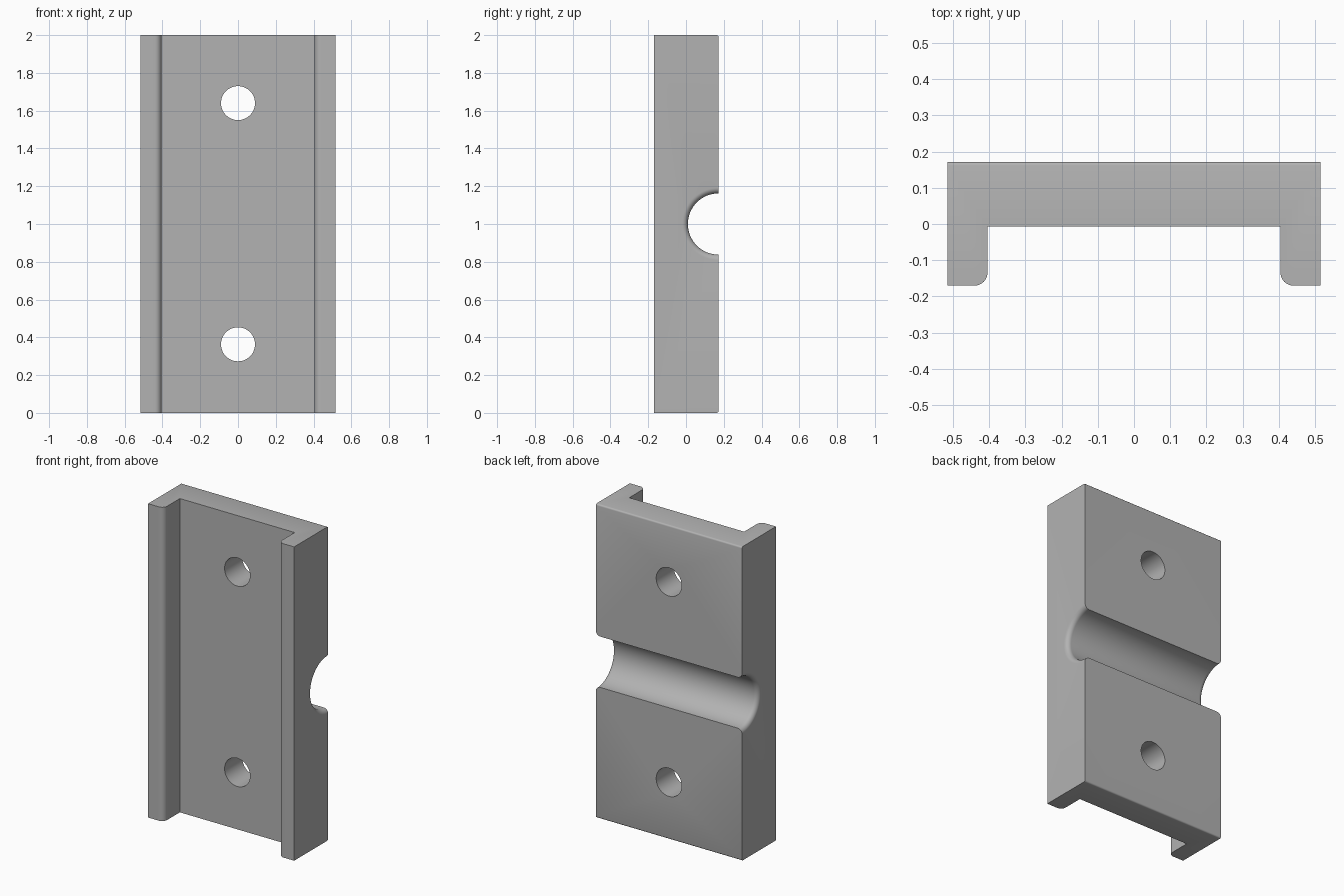
import bpy, bmesh
from math import sin, cos, pi, radians
from mathutils import Matrix, Vector

if "Cube" in bpy.data.objects:
    bpy.data.objects.remove(bpy.data.objects["Cube"], do_unlink=True)

HALF_W, BACK, FRONT, HEIGHT = 0.515, 0.172, -0.17, 2.0
POCKET_X, POCKET_Y, LIP_R = 0.405, -0.007, 0.035
GROOVE_R, FLARE, EDGE = 0.162, 0.03, 0.01

grey = bpy.data.materials.new("grey metal")
grey.use_nodes = True
colour = (0.45, 0.45, 0.45, 1)
grey.diffuse_color = colour
grey.node_tree.nodes["Principled BSDF"].inputs["Base Color"].default_value = colour


def to_object(bm, name):
    bmesh.ops.recalc_face_normals(bm, faces=bm.faces)
    mesh = bpy.data.meshes.new(name)
    bm.to_mesh(mesh)
    bm.free()
    mesh.materials.append(grey)
    obj = bpy.data.objects.new(name, mesh)
    bpy.context.collection.objects.link(obj)
    return obj


# Channel body: mirrored profile with rounded inner lips, extruded upwards
lip = [(POCKET_X + LIP_R * (1 - cos(a)), FRONT + LIP_R * (1 - sin(a)))
       for a in (i * pi / 16 for i in range(9))]
half = [(POCKET_X, POCKET_Y)] + lip + [(HALF_W, FRONT), (HALF_W, BACK)]
outline = half + [(-x, y) for x, y in reversed(half)]
bm = bmesh.new()
base = bm.faces.new([bm.verts.new((x, y, 0)) for x, y in outline])
top = bmesh.ops.extrude_face_region(bm, geom=[base])["geom"]
bmesh.ops.translate(bm, vec=(0, 0, HEIGHT),
                    verts=[g for g in top if isinstance(g, bmesh.types.BMVert)])

# Softened back edges at the top and bottom
back_edges = [e for e in bm.edges if all(v.co.y > BACK - 0.001 for v in e.verts)
              and abs(e.verts[0].co.z - e.verts[1].co.z) < 0.001]
bmesh.ops.bevel(bm, geom=back_edges, offset=EDGE, segments=3, profile=0.5, affect='EDGES')
body = to_object(bm, "channel_bracket")

# Cross groove cutter with flared ends, spun about the x axis
flare = [(HALF_W - FLARE + FLARE * sin(a), GROOVE_R + FLARE * (1 - cos(a)))
         for a in (i * pi / 16 for i in range(9))]
side = flare + [(HALF_W + 0.05, GROOVE_R + FLARE), (HALF_W + 0.05, 0)]
profile = [(-x, r) for x, r in reversed(side)] + side
bm = bmesh.new()
verts = [bm.verts.new((x, BACK, 1 + r)) for x, r in profile]
edges = [bm.edges.new(pair) for pair in zip(verts, verts[1:])]
bmesh.ops.spin(bm, geom=verts + edges, cent=(0, BACK, 1), axis=(1, 0, 0),
               angle=2 * pi, steps=64, use_duplicate=False)
bmesh.ops.remove_doubles(bm, verts=bm.verts, dist=0.0001)
cutters = [to_object(bm, "groove_cutter")]

# Screw hole cutters
for z in (0.363, 1.64):
    bm = bmesh.new()
    bmesh.ops.create_cone(bm, cap_ends=True, segments=48, radius1=0.09, radius2=0.09, depth=1,
                          matrix=Matrix.Translation(Vector((0, 0, z))) @ Matrix.Rotation(pi / 2, 4, 'X'))
    cutters.append(to_object(bm, "hole_cutter"))

# Cut the openings, then shade curved faces smoothly
bpy.ops.object.select_all(action='DESELECT')
bpy.context.view_layer.objects.active = body
body.select_set(True)
for cutter in cutters:
    cutter.hide_render = True
    mod = body.modifiers.new("cut", 'BOOLEAN')
    mod.operation, mod.solver, mod.object = 'DIFFERENCE', 'EXACT', cutter
    bpy.ops.object.modifier_apply(modifier=mod.name)
    bpy.data.objects.remove(cutter, do_unlink=True)
bpy.ops.object.shade_smooth_by_angle(angle=radians(32))
